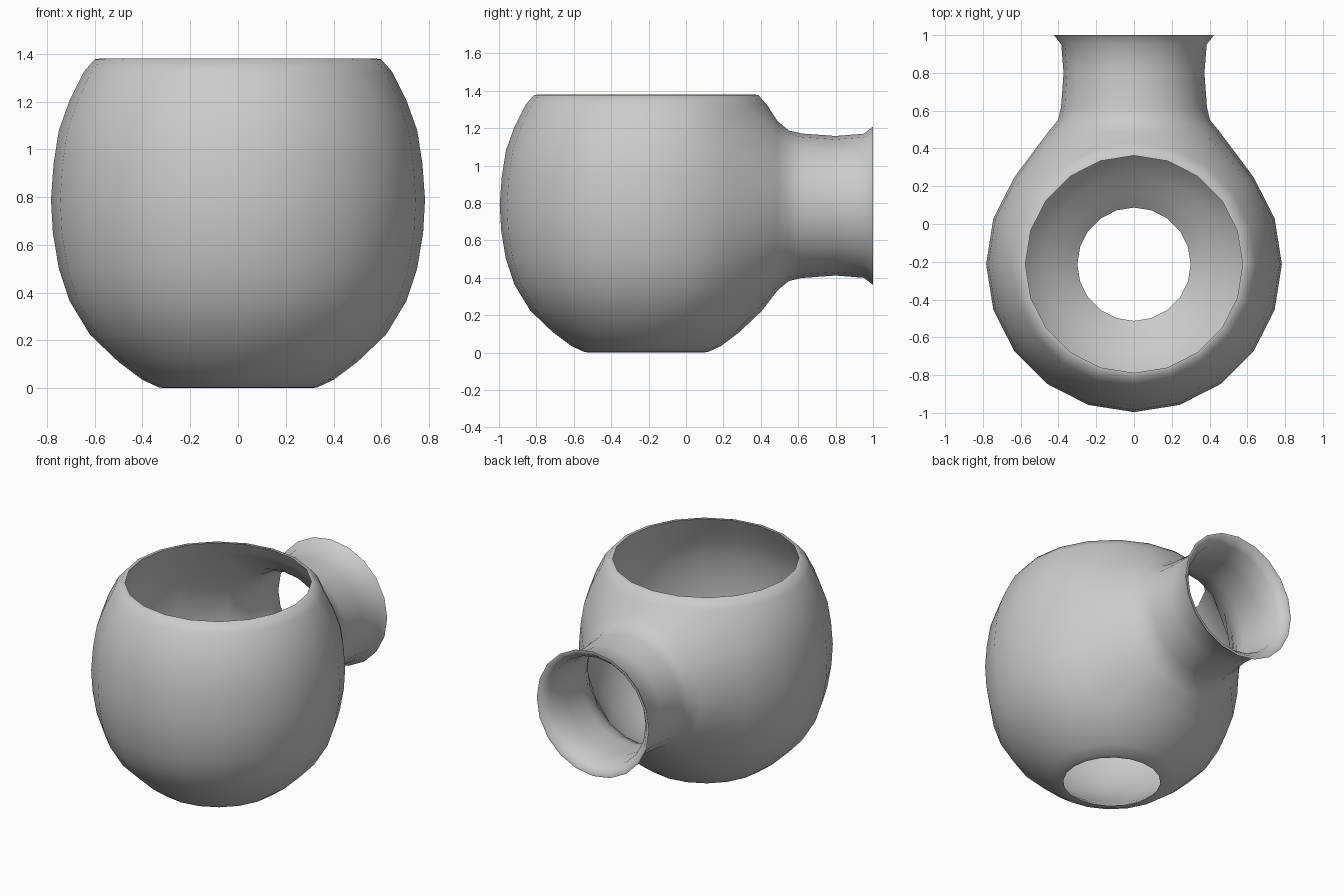
import bpy, bmesh
from math import sin, cos, radians

if "Cube" in bpy.data.objects:
    bpy.data.objects.remove(bpy.data.objects["Cube"])

SEG, CY, CZ = 20, -0.213, 0.785
STEP = radians(360 / SEG)

# Body wall profile (radius, z): outside going up, then inside going down
outer = [(0.30, 0), (0.33, 0.003), (0.40, 0.035), (0.50, 0.11), (0.62, 0.225),
         (0.705, 0.365), (0.75, 0.50), (0.775, 0.65), (0.783, 0.79), (0.772, 0.94),
         (0.75, 1.08), (0.705, 1.205), (0.645, 1.325), (0.60, 1.377), (0.575, 1.38)]
inner = [(r * 0.955, CZ + (z - CZ) * 0.955) for r, z in outer[12:1:-1]]
profile = outer + inner
N = len(profile)

bm = bmesh.new()
grid = [[bm.verts.new((r * cos(j * STEP), CY + r * sin(j * STEP), z)) for j in range(SEG)]
        for r, z in profile]


def inner_row(i):
    return len(outer) + 12 - i


def in_hole(i, j):
    if not 3 <= j <= 6:
        return False
    return 5 <= i <= 10 or inner_row(11) <= i < inner_row(5)


def skin(a, b):
    for k in range(SEG):
        n = (k + 1) % SEG
        bm.faces.new((a[k], a[n], b[n], b[k]))


# Body wall, leaving an opening for the spout through both skins
for i in range(N):
    for j in range(SEG):
        if not in_hole(i, j):
            i2, j2 = (i + 1) % N, (j + 1) % SEG
            bm.faces.new((grid[i][j], grid[i][j2], grid[i2][j2], grid[i2][j]))


def opening(row, y, r):
    """Collect the opening's edge vertices and shape them into a circle."""
    ring = []
    for k in range(SEG):
        if k <= 3 or k >= 17:
            i, j = 8 + (k if k <= 3 else k - SEG), 3
        elif k <= 7:
            i, j = 11, k
        elif k <= 13:
            i, j = 18 - k, 7
        else:
            i, j = 5, SEG - k
        v = grid[row(i)][j]
        v.co = (r * cos(k * STEP), y, CZ + r * sin(k * STEP))
        ring.append(v)
    return ring


# Flared spout: outside, lip, then back along the inside
spout = [(0.55, 0.402), (0.62, 0.386), (0.80, 0.373), (0.95, 0.385), (1.0, 0.423),
         (1.0, 0.405), (0.95, 0.362), (0.80, 0.345), (0.62, 0.355), (0.55, 0.368)]
rings = [opening(lambda i: i, 0.49, 0.452)]
for y, r in spout:
    rings.append([bm.verts.new((r * cos(k * STEP), y, CZ + r * sin(k * STEP)))
                  for k in range(SEG)])
rings.append(opening(inner_row, 0.465, 0.415))
for a, b in zip(rings, rings[1:]):
    skin(a, b)

# Clean up and make the object
bmesh.ops.delete(bm, geom=[v for v in bm.verts if not v.link_faces], context='VERTS')
bmesh.ops.recalc_face_normals(bm, faces=bm.faces)
mesh = bpy.data.meshes.new("spouted_pot")
bm.to_mesh(mesh)
bm.free()
pot = bpy.data.objects.new("spouted_pot", mesh)
bpy.context.collection.objects.link(pot)
bpy.context.view_layer.objects.active = pot
pot.select_set(True)
bpy.ops.object.shade_smooth_by_angle(angle=radians(50))
